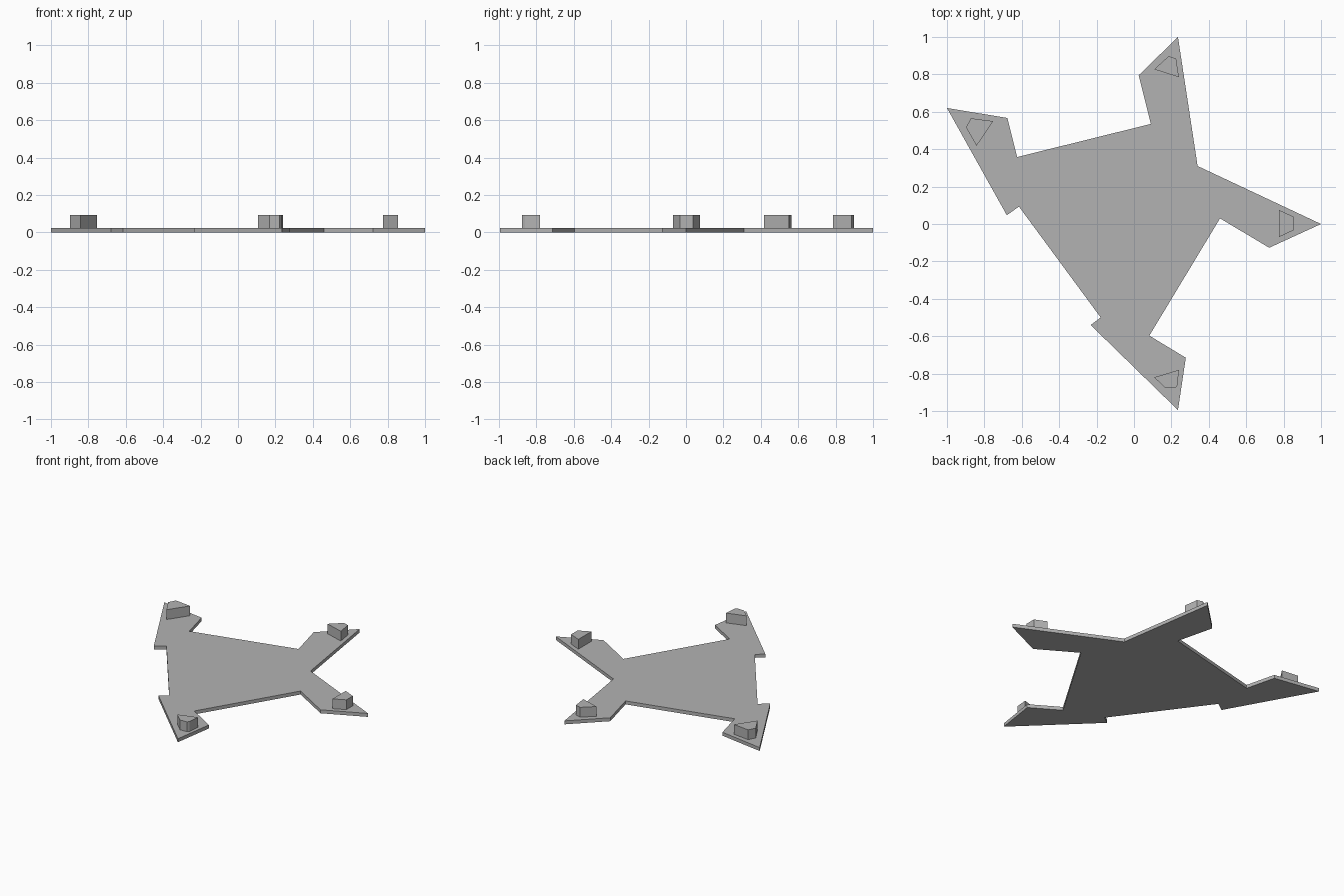
import bpy
import bmesh

cube = bpy.data.objects.get("Cube")
if cube:
    bpy.data.objects.remove(cube, do_unlink=True)

grey = bpy.data.materials.new("plain grey")
grey.use_nodes = True
colour = (0.45, 0.45, 0.45, 1)
grey.diffuse_color = colour
grey.node_tree.nodes["Principled BSDF"].inputs["Base Color"].default_value = colour


def prism(name, outline, bottom, top):
    """Extrude a flat outline between two heights."""
    bm = bmesh.new()
    base = bm.faces.new([bm.verts.new((x, y, bottom)) for x, y in outline])
    walls = bmesh.ops.extrude_face_region(bm, geom=[base], use_keep_orig=True)
    raised = [v for v in walls["geom"] if isinstance(v, bmesh.types.BMVert)]
    bmesh.ops.translate(bm, verts=raised, vec=(0, 0, top - bottom))
    bmesh.ops.recalc_face_normals(bm, faces=bm.faces)
    mesh = bpy.data.meshes.new(name)
    bm.to_mesh(mesh)
    bm.free()
    mesh.materials.append(grey)
    obj = bpy.data.objects.new(name, mesh)
    bpy.context.collection.objects.link(obj)
    return obj


PLATE_TOP = 0.024
PEG_TOP = 0.092

# Thin plate with four pointed arms
prism("base_plate", [
    (0.235, 1), (0.025, 0.795), (0.09, 0.535),             # back arm
    (-0.625, 0.358), (-0.677, 0.567), (-1, 0.62),          # right arm
    (-0.68, 0.047), (-0.615, 0.093),
    (-0.178, -0.5), (-0.232, -0.54), (0.235, -0.995),      # front arm
    (0.277, -0.715), (0.082, -0.597),
    (0.46, 0.03), (0.723, -0.127), (1, 0), (0.34, 0.31),   # left arm
], 0, PLATE_TOP)

# One upright peg near the tip of each arm
pegs = {
    "left_peg": [(0.775, 0.075), (0.855, 0.038), (0.855, -0.032), (0.775, -0.07)],
    "back_peg": [(0.108, 0.827), (0.185, 0.897), (0.225, 0.885), (0.24, 0.785)],
    "right_peg": [(-0.872, 0.565), (-0.753, 0.55), (-0.842, 0.418), (-0.898, 0.517)],
    "front_peg": [(0.108, -0.82), (0.168, -0.877), (0.222, -0.877),
                  (0.232, -0.862), (0.24, -0.78)],
}
for name, outline in pegs.items():
    prism(name, outline, PLATE_TOP, PEG_TOP)
